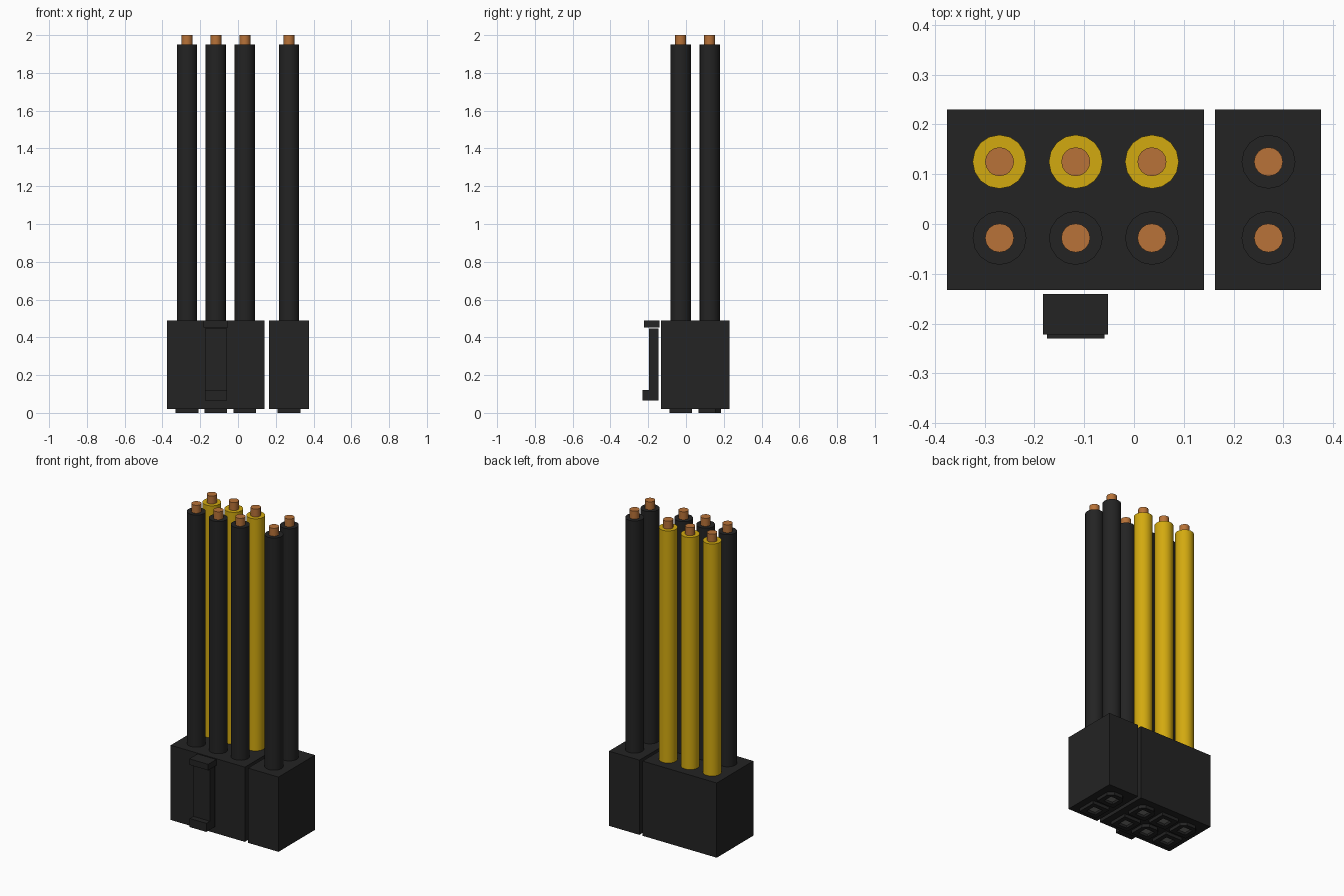
import bpy, bmesh
from math import radians
from mathutils import Matrix

cube = bpy.data.objects.get("Cube")
if cube:
    bpy.data.objects.remove(cube, do_unlink=True)


def material(name, r, g, b):
    m = bpy.data.materials.new(name)
    m.use_nodes = True
    m.diffuse_color = (r, g, b, 1)
    m.node_tree.nodes["Principled BSDF"].inputs["Base Color"].default_value = (r, g, b, 1)
    return m


BLACK = material("black plastic", 0.017, 0.017, 0.017)
YELLOW = material("yellow insulation", 0.65, 0.40, 0.005)
COPPER = material("copper", 0.48, 0.17, 0.04)
METAL = material("contact metal", 0.2, 0.2, 0.19)


def finish(name, bm, mat):
    bmesh.ops.recalc_face_normals(bm, faces=bm.faces)
    mesh = bpy.data.meshes.new(name)
    bm.to_mesh(mesh)
    bm.free()
    mesh.materials.append(mat)
    ob = bpy.data.objects.new(name, mesh)
    bpy.context.collection.objects.link(ob)
    return ob


def add_box(bm, x0, x1, y0, y1, z0, z1):
    m = Matrix.Translation(((x0 + x1) / 2, (y0 + y1) / 2, (z0 + z1) / 2))
    m = m @ Matrix.Diagonal((x1 - x0, y1 - y0, z1 - z0, 1))
    return bmesh.ops.create_cube(bm, size=1, matrix=m)["verts"]


def box(name, mat, *bounds):
    bm = bmesh.new()
    add_box(bm, *bounds)
    return finish(name, bm, mat)


def rod(name, mat, x, y, r, z0, z1, sides):
    bm = bmesh.new()
    bmesh.ops.create_cone(bm, cap_ends=True, segments=sides, radius1=r, radius2=r,
                          depth=z1 - z0, matrix=Matrix.Translation((x, y, (z0 + z1) / 2)))
    ob = finish(name, bm, mat)
    bpy.ops.object.select_all(action="DESELECT")
    bpy.context.view_layer.objects.active = ob
    ob.select_set(True)
    bpy.ops.object.shade_smooth_by_angle(angle=radians(35))


def prism(name, outline, z0, z1, mat):
    bm = bmesh.new()
    face = bm.faces.new([bm.verts.new((x, y, z0)) for x, y in outline])
    top = bmesh.ops.extrude_face_region(bm, geom=[face])["geom"]
    bmesh.ops.translate(bm, vec=(0, 0, z1 - z0),
                        verts=[v for v in top if isinstance(v, bmesh.types.BMVert)])
    return finish(name, bm, mat)


def cut(ob, cutter):
    mod = ob.modifiers.new("socket holes", "BOOLEAN")
    mod.operation, mod.solver, mod.object = "DIFFERENCE", "EXACT", cutter
    cutter.hide_render = True
    cutter.hide_viewport = True
    cutter.hide_set(True)


ROWS = {"front": -0.028, "back": 0.125}
BLOCKS = {"main": (-0.375, 0.141, (-0.27, -0.117, 0.036)),
          "side": (0.163, 0.375, (0.27,))}
HALF, HOLE, CHAMFER = 0.06, 0.032, 0.03

for block, (x0, x1, columns) in BLOCKS.items():
    # Housing with one square socket per wire
    housing = box(block + "_housing", BLACK, x0, x1, -0.133, 0.23, 0.02, 0.49)
    holes = bmesh.new()
    for i, x in enumerate(columns):
        for row, y in ROWS.items():
            tag = f"{block}_{row}_{i + 1}"
            add_box(holes, x - HOLE, x + HOLE, y - HOLE, y + HOLE, -0.05, 0.06)

            # Keyed socket rim, alternately square and chamfered
            c = CHAMFER if (i + (row == "back")) % 2 else 0.001
            rim = prism(tag + "_socket_rim",
                        [(x - HALF, y - HALF), (x + HALF, y - HALF),
                         (x + HALF, y + HALF - c), (x + HALF - c, y + HALF),
                         (x - HALF + c, y + HALF), (x - HALF, y + HALF - c)],
                        0.0, 0.02, BLACK)
            hole = box(tag + "_rim_cutter", BLACK,
                       x - HOLE, x + HOLE, y - HOLE, y + HOLE, -0.05, 0.06)
            cut(rim, hole)
            box(tag + "_contact", METAL, x - 0.028, x + 0.028,
                y - 0.028, y + 0.028, 0.012, 0.07)

            # Insulated wire and bare copper end
            jacket = YELLOW if block == "main" and row == "back" else BLACK
            rod(tag + "_wire", jacket, x, y, 0.054, 0.47, 1.95, 16)
            rod(tag + "_copper_core", COPPER, x, y, 0.029, 1.93, 2.0, 16)
    cut(housing, finish(block + "_hole_cutter", holes, BLACK))

# Locking clip: lever, thumb bar and hook
box("clip_lever", BLACK, -0.175, -0.059, -0.195, -0.145, 0.066, 0.446)
box("clip_thumb_bar", BLACK, -0.183, -0.052, -0.222, -0.141, 0.452, 0.49)
box("clip_hook", BLACK, -0.175, -0.059, -0.23, -0.145, 0.066, 0.12)
